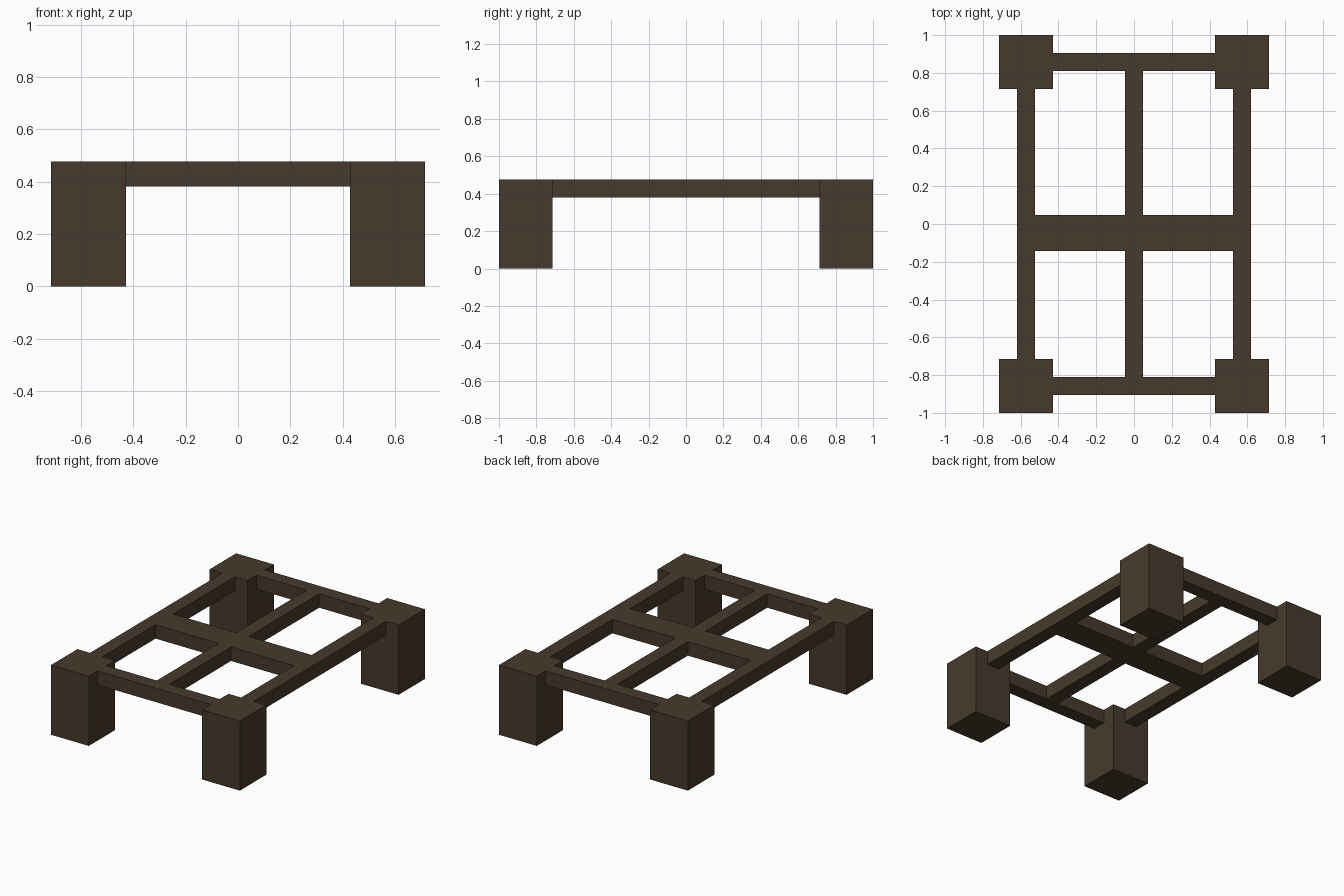
import bpy

cube = bpy.data.objects.get("Cube")
if cube:
    bpy.data.objects.remove(cube, do_unlink=True)

U = 2 / 21  # timber module: one rail thickness

wood = bpy.data.materials.new("dark_brown_wood")
wood.use_nodes = True
colour = (0.063, 0.042, 0.025, 1)
wood.diffuse_color = colour
wood.node_tree.nodes["Principled BSDF"].inputs["Base Color"].default_value = colour


def beam(name, x, y, z):
    """Box spanning the given (low, high) ranges, in modules."""
    spans = (x, y, z)
    bpy.ops.mesh.primitive_cube_add(size=1, location=[(a + b) / 2 * U for a, b in spans])
    obj = bpy.context.object
    obj.name = name
    obj.scale = [(b - a) * U for a, b in spans]
    bpy.ops.object.transform_apply(location=False, rotation=False, scale=True)
    obj.data.materials.append(wood)


def mirrored(low, high, side):
    return tuple(sorted((low * side, high * side)))


TOP = (4, 5)  # height range of the frame
SIDES = (("left", 1), ("right", -1))
ENDS = (("front", -1), ("back", 1))

# Corner legs
for end, ey in ENDS:
    for side, sx in SIDES:
        beam(f"{end}_{side}_leg", mirrored(4.5, 7.5, sx), mirrored(7.5, 10.5, ey), (0, 5))

# Side rails and end rails between the legs
for side, sx in SIDES:
    beam(f"{side}_rail", mirrored(5.5, 6.5, sx), (-7.5, 7.5), TOP)
for end, ey in ENDS:
    beam(f"{end}_rail", (-4.5, 4.5), mirrored(8.5, 9.5, ey), TOP)

# Wide cross beam, slightly forward of centre
beam("cross_beam", (-5.5, 5.5), (-1.5, 0.5), TOP)

# Centre slats from the cross beam to the end rails
beam("front_centre_slat", (-0.5, 0.5), (-8.5, -1.5), TOP)
beam("back_centre_slat", (-0.5, 0.5), (0.5, 8.5), TOP)
